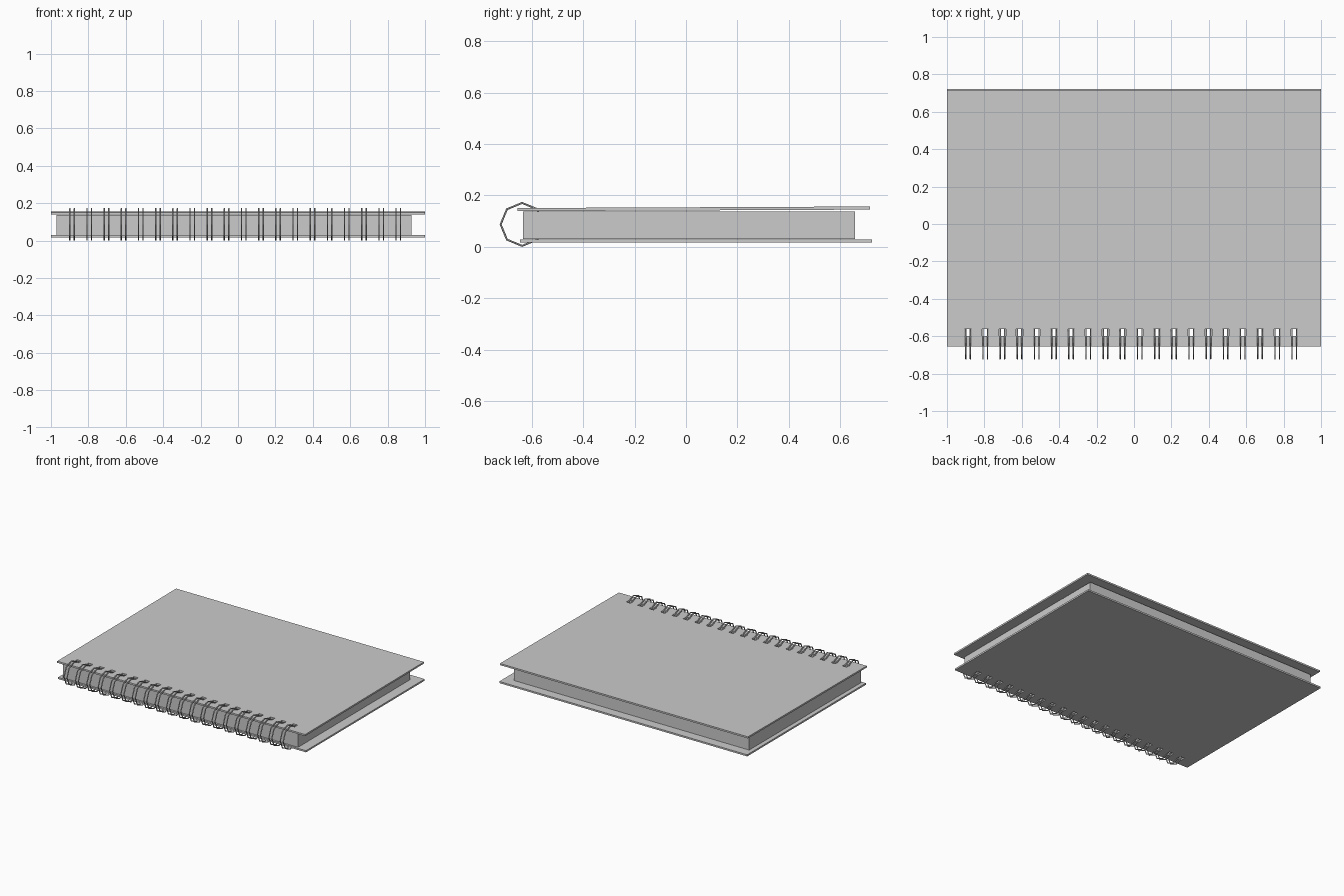
import bpy, bmesh
from math import pi
from mathutils import Matrix

if "Cube" in bpy.data.objects:
    bpy.data.objects.remove(bpy.data.objects["Cube"])

RINGS = 20
RING_X = [-0.887 + i * 0.0918 for i in range(RINGS)]


def slab(name, x0, x1, y0, y1, z0, z1, lift=0.0):
    """Box whose back edge can be lifted a little."""
    bm = bmesh.new()
    bmesh.ops.create_cube(bm, size=1)
    for v in bm.verts:
        back = v.co.y > 0
        v.co.x = x1 if v.co.x > 0 else x0
        v.co.z = (z1 if v.co.z > 0 else z0) + (lift if back else 0)
        v.co.y = y1 if back else y0
    return finish(bm, name)


def finish(bm, name):
    me = bpy.data.meshes.new(name)
    bm.to_mesh(me)
    bm.free()
    ob = bpy.data.objects.new(name, me)
    bpy.context.collection.objects.link(ob)
    return ob


# covers and page block
parts = [
    slab("back_cover", -1, 1, -0.645, 0.723, 0.017, 0.029),
    slab("page_block", -0.97, 0.928, -0.633, 0.657, 0.030, 0.138),
    slab("front_cover", -1, 1, -0.655, 0.715, 0.139, 0.151, 0.006),
]

# punched binding holes
bm = bmesh.new()
for x in RING_X:
    m = Matrix.Translation((x, -0.580, 0.09)) @ Matrix.Diagonal((0.036, 0.036, 0.4, 1))
    bmesh.ops.create_cube(bm, size=1, matrix=m)
cutter = finish(bm, "hole_cutter")
cutter.hide_render = True
cutter.hide_viewport = True
for ob in parts:
    mod = ob.modifiers.new("holes", "BOOLEAN")
    mod.operation = "DIFFERENCE"
    mod.solver = "EXACT"
    mod.object = cutter

# twin wire rings: eight-sided loops, two per hole
bpy.ops.mesh.primitive_torus_add(major_segments=8, minor_segments=6,
                                 major_radius=0.0835, minor_radius=0.004,
                                 rotation=(0, pi / 2, 0))
first = bpy.context.object
first.name = "wire_ring"
first.location = (RING_X[0] - 0.012, -0.637, 0.0875)
for i, x in enumerate(RING_X):
    for dx in (-0.012, 0.012):
        if i == 0 and dx < 0:
            continue
        ring = first.copy()
        ring.name = "wire_ring"
        ring.location.x = x + dx
        bpy.context.collection.objects.link(ring)
